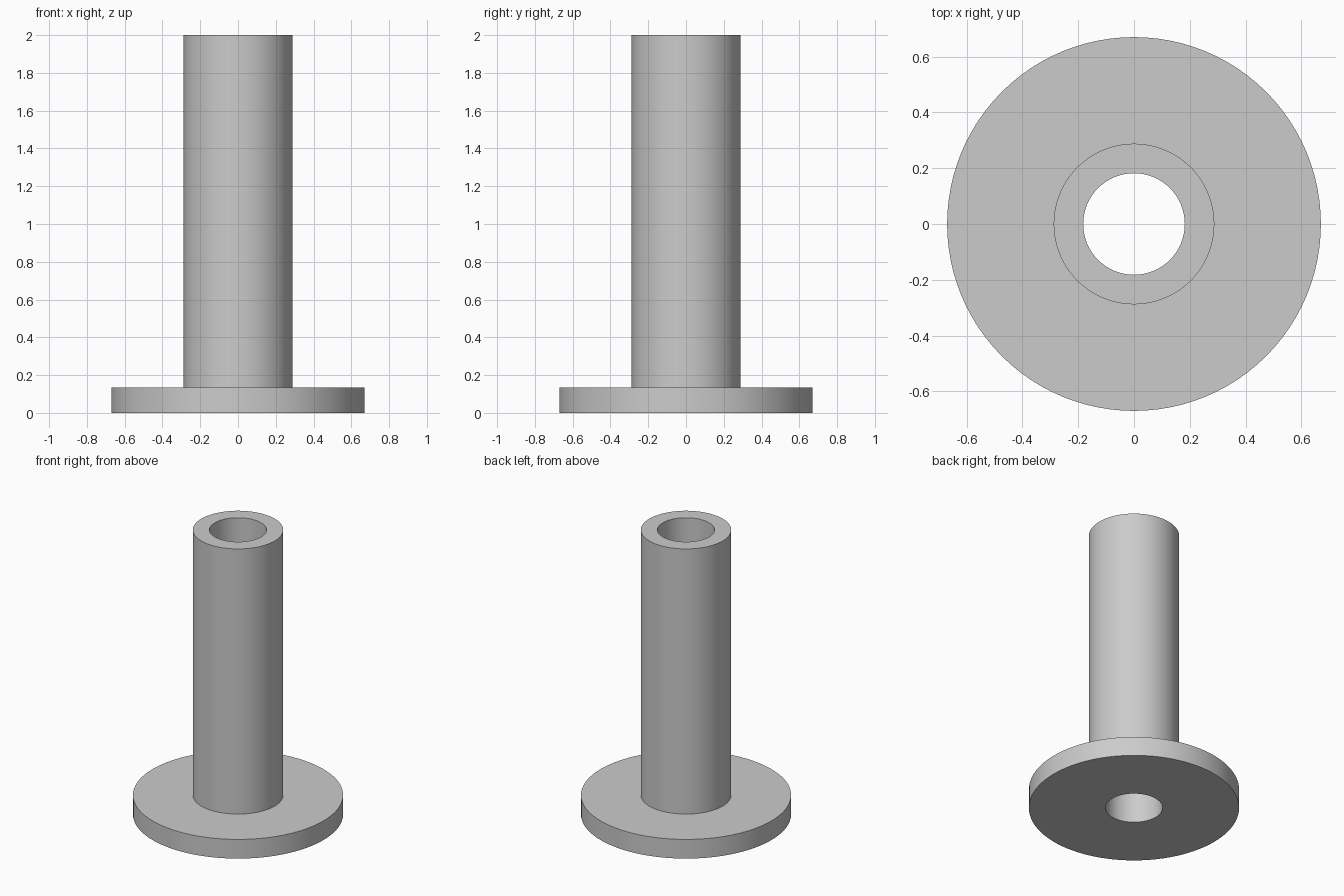
import bpy
import bmesh
import math

cube = bpy.data.objects.get("Cube")
if cube:
    bpy.data.objects.remove(cube, do_unlink=True)

# Main dimensions
FLANGE_RADIUS = 0.67
TUBE_RADIUS = 0.288
BORE_RADIUS = 0.182
FLANGE_HEIGHT = 0.135
HEIGHT = 2.0
SEGMENTS = 96

grey = bpy.data.materials.new("light_grey")
grey.use_nodes = True
colour = (0.6, 0.6, 0.6, 1.0)
grey.diffuse_color = colour
grey.node_tree.nodes["Principled BSDF"].inputs["Base Color"].default_value = colour


def lathe(name, profile, material):
    """Revolve a closed (radius, height) profile around the z axis."""
    bm = bmesh.new()
    verts = [bm.verts.new((r, 0, z)) for r, z in profile]
    edges = [bm.edges.new((v, verts[i - 1])) for i, v in enumerate(verts)]
    bmesh.ops.spin(bm, geom=verts + edges, cent=(0, 0, 0), axis=(0, 0, 1),
                   angle=math.tau, steps=SEGMENTS, use_merge=True)
    bmesh.ops.remove_doubles(bm, verts=bm.verts, dist=0.0001)
    bmesh.ops.recalc_face_normals(bm, faces=bm.faces)
    mesh = bpy.data.meshes.new(name)
    bm.to_mesh(mesh)
    bm.free()
    mesh.materials.append(material)
    obj = bpy.data.objects.new(name, mesh)
    bpy.context.collection.objects.link(obj)
    bpy.ops.object.select_all(action="DESELECT")
    obj.select_set(True)
    bpy.context.view_layer.objects.active = obj
    bpy.ops.object.shade_smooth_by_angle(angle=math.radians(30))
    return obj


# Hollow tube standing on a round flange, bored right through
lathe("flanged_bushing", [
    (BORE_RADIUS, 0),
    (FLANGE_RADIUS, 0),
    (FLANGE_RADIUS, FLANGE_HEIGHT),
    (TUBE_RADIUS, FLANGE_HEIGHT),
    (TUBE_RADIUS, HEIGHT),
    (BORE_RADIUS, HEIGHT),
], grey)
